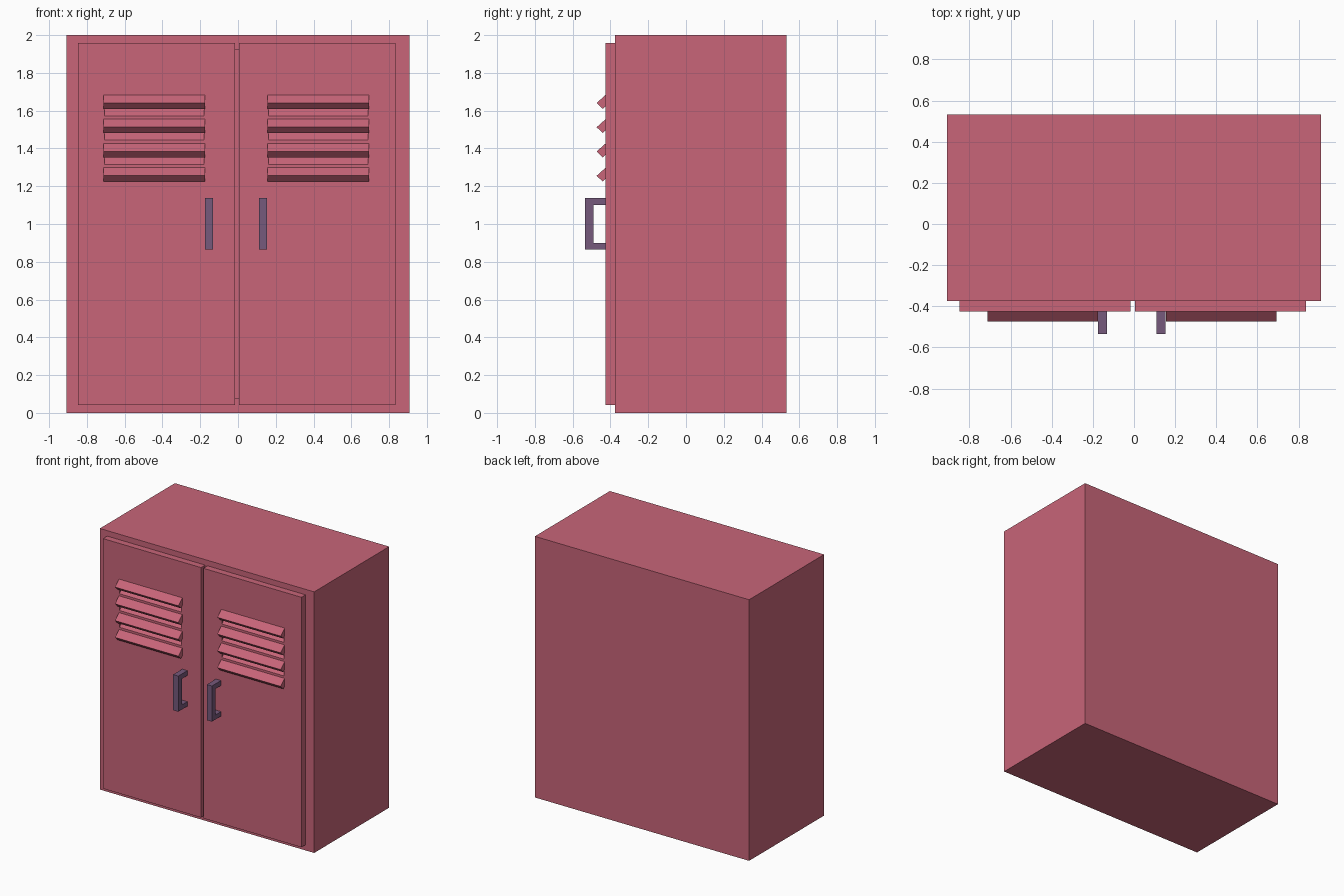
import bpy, bmesh

if "Cube" in bpy.data.objects:
    bpy.data.objects.remove(bpy.data.objects["Cube"])


def material(name, color):
    m = bpy.data.materials.new(name)
    m.diffuse_color = (*color, 1)
    m.use_nodes = True
    m.node_tree.nodes["Principled BSDF"].inputs["Base Color"].default_value = m.diffuse_color
    return m


RED = material("red_paint", (0.58, 0.13, 0.19))
PURPLE = material("purple_metal", (0.18, 0.10, 0.20))


def prisms(name, profiles, x0, x1, mat):
    """Extrude closed (y, z) profiles from x0 to x1 into one object."""
    bm = bmesh.new()
    for prof in profiles:
        a = [bm.verts.new((x0, y, z)) for y, z in prof]
        b = [bm.verts.new((x1, y, z)) for y, z in prof]
        n = len(prof)
        bm.faces.new(a)
        bm.faces.new(b[::-1])
        for i in range(n):
            j = (i + 1) % n
            bm.faces.new((a[j], a[i], b[i], b[j]))
    bmesh.ops.recalc_face_normals(bm, faces=bm.faces)
    me = bpy.data.meshes.new(name)
    bm.to_mesh(me)
    bm.free()
    me.materials.append(mat)
    ob = bpy.data.objects.new(name, me)
    bpy.context.collection.objects.link(ob)
    return ob


def rect(y0, y1, z0, z1):
    return [(y0, z0), (y1, z0), (y1, z1), (y0, z1)]


def cut(ob, cutter):
    mod = ob.modifiers.new("cut", 'BOOLEAN')
    mod.operation = 'DIFFERENCE'
    mod.object = cutter
    mod.solver = 'EXACT'
    cutter.hide_render = True
    cutter.hide_set(True)


# Hollow cabinet shell, open behind the doors
FRONT, BACK, FACE = -0.375, 0.533, -0.425
body = prisms("cabinet_body", [rect(FRONT, BACK, 0, 2)], -0.908, 0.908, RED)
cut(body, prisms("cavity_cutter", [rect(FRONT - 0.1, BACK - 0.08, 0.08, 1.92)],
                 -0.828, 0.828, RED))

# Louvre slats and the sloping slots between them
PITCH = 0.1285
slat = [(FACE + 0.005, 1.684), (FACE, 1.684), (-0.473, 1.641), (-0.441, 1.61),
        (FACE, 1.625), (FACE + 0.005, 1.63)]
slats = [[(y, z - i * PITCH) for y, z in slat] for i in range(4)]
slot = [(FACE - 0.01, 1.563), (FACE - 0.01, 1.607),
        (FRONT + 0.01, 1.677), (FRONT + 0.01, 1.633)]
slots = [[(y, z - i * PITCH) for y, z in slot] for i in range(3)]

# Handle bracket
handle = [(FACE, 1.138), (-0.535, 1.138), (-0.535, 0.865), (FACE, 0.865),
          (FACE, 0.9), (-0.491, 0.9), (-0.491, 1.1), (FACE, 1.1)]

# Two doors with vents and handles, mirrored left and right
for side, s in (("left", -1), ("right", 1)):
    def span(mid, a, b):
        return sorted((mid + s * a, mid + s * b))

    door = prisms(side + "_door", [rect(FACE, FRONT, 0.043, 1.958)],
                  *span(-0.006, 0.01, 0.841), RED)
    cut(door, prisms(side + "_slot_cutter", slots, *span(-0.0095, 0.171, 0.697), RED))
    prisms(side + "_louvres", slats, *span(-0.0095, 0.165, 0.702), RED)
    prisms(side + "_handle", [handle], *span(-0.0105, 0.121, 0.164), PURPLE)
